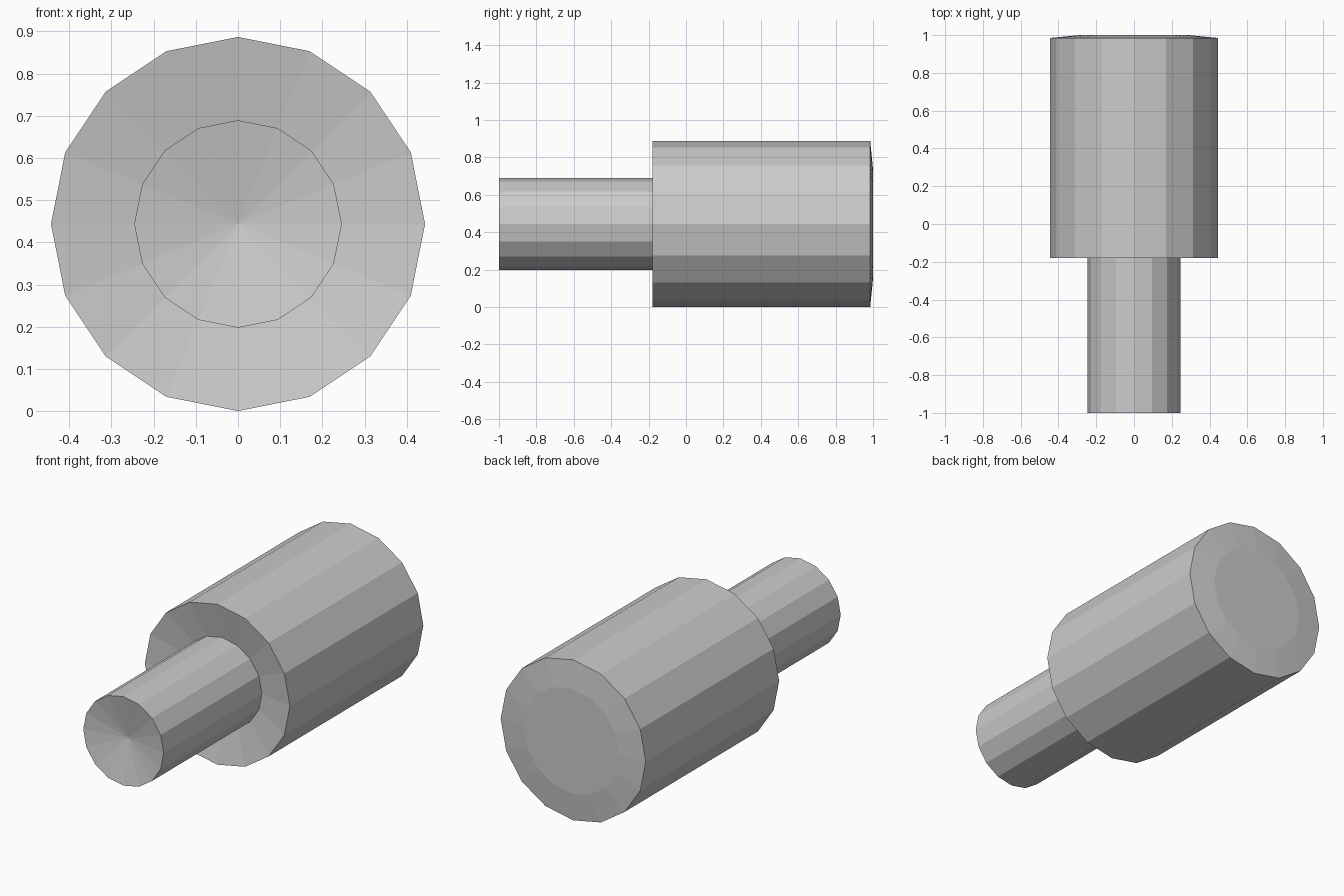
import bpy, bmesh
from math import sin, cos, tau

SIDES = 16
RADIUS = 0.4435      # main barrel
SHAFT = 0.246        # front shaft
DISH = 0.19          # slope of the hollow front faces

old = bpy.data.objects.get("Cube")
if old:
    bpy.data.objects.remove(old, do_unlink=True)

grey = bpy.data.materials.new("plain grey")
grey.use_nodes = True
colour = (0.6, 0.6, 0.6, 1)
grey.diffuse_color = colour
grey.node_tree.nodes["Principled BSDF"].inputs["Base Color"].default_value = colour


def lathe(name, profile):
    """Turn (radius, y) points around the y axis; radius 0 makes a pole."""
    bm = bmesh.new()
    rings = []
    for r, y in profile:
        if r == 0:
            rings.append([bm.verts.new((0, y, RADIUS))] * SIDES)
        else:
            rings.append([bm.verts.new((r * sin(tau * i / SIDES), y,
                                        RADIUS + r * cos(tau * i / SIDES)))
                          for i in range(SIDES)])
    for a, b in zip(rings, rings[1:]):
        for i in range(SIDES):
            j = (i + 1) % SIDES
            corners = dict.fromkeys((a[i], a[j], b[j], b[i]))
            bm.faces.new(list(corners))
    # close any open end with a flat cap
    for ring in (rings[0], rings[-1]):
        if ring[0] is not ring[1]:
            bm.faces.new(ring)
    bmesh.ops.recalc_face_normals(bm, faces=bm.faces)
    mesh = bpy.data.meshes.new(name)
    bm.to_mesh(mesh)
    bm.free()
    mesh.materials.append(grey)
    obj = bpy.data.objects.new(name, mesh)
    bpy.context.collection.objects.link(obj)
    return obj


# Barrel: dished front shoulder, straight wall, shallow bevelled back
shoulder = -0.18
shoulder_inner = shoulder + DISH * (RADIUS - SHAFT)
lathe("barrel", [(SHAFT, shoulder_inner), (RADIUS, shoulder),
                 (RADIUS, 0.985), (0.29, 1.0)])

# Shaft: shallow conical hollow in its front end, meeting the barrel shoulder
lathe("front_shaft", [(0, -1 + DISH * SHAFT), (SHAFT, -1.0),
                      (SHAFT, shoulder_inner)])
